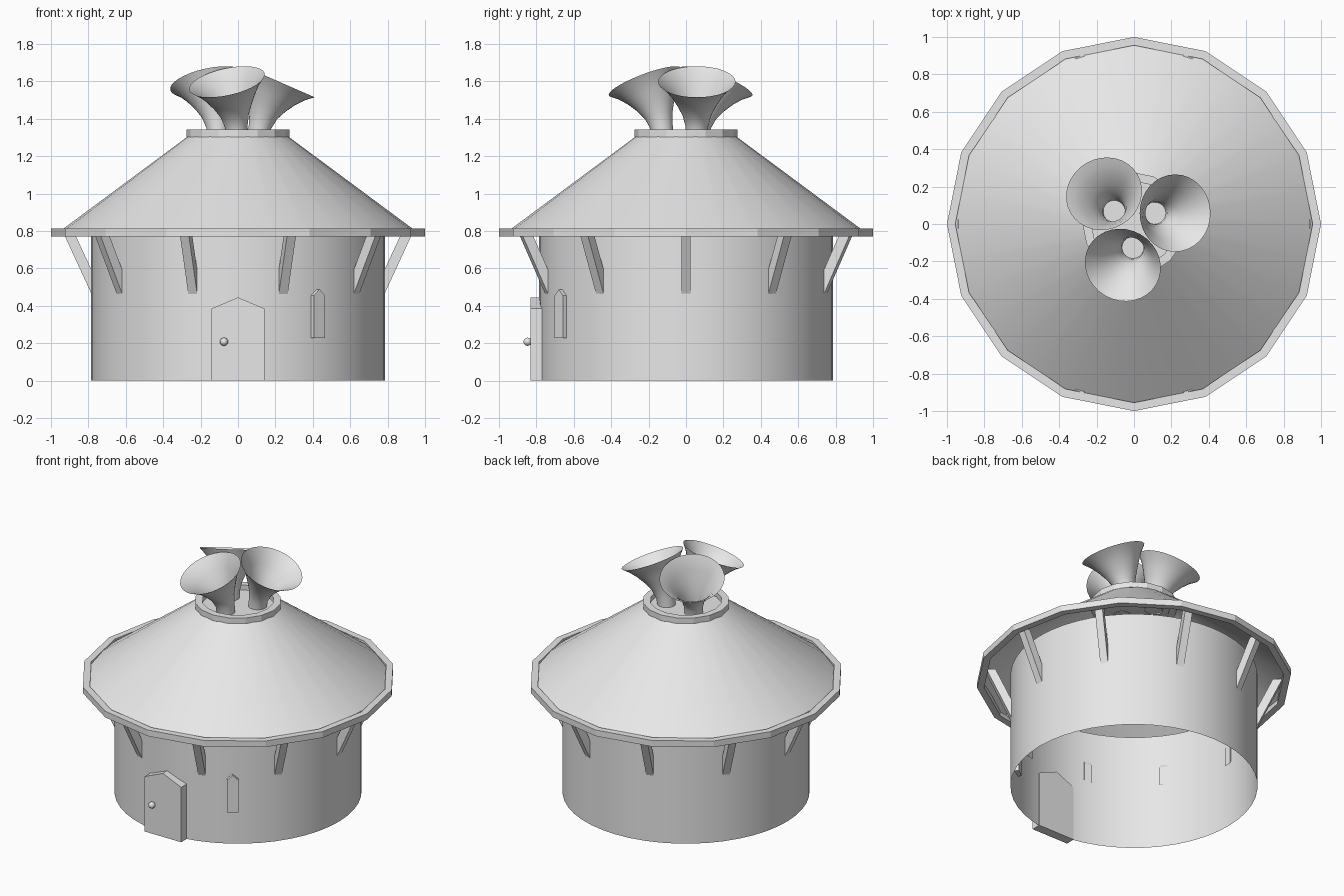
import bpy, bmesh, math
from mathutils import Matrix, Vector

if "Cube" in bpy.data.objects:
    bpy.data.objects.remove(bpy.data.objects["Cube"])

grey = bpy.data.materials.new("plain_grey")
grey.diffuse_color = (0.8, 0.8, 0.8, 1)
grey.use_nodes = True
grey.node_tree.nodes["Principled BSDF"].inputs["Base Color"].default_value = grey.diffuse_color


def finish(name, bm, smooth=False, recalc=True):
    if recalc:
        bmesh.ops.recalc_face_normals(bm, faces=bm.faces)
    me = bpy.data.meshes.new(name)
    bm.to_mesh(me)
    bm.free()
    me.materials.append(grey)
    ob = bpy.data.objects.new(name, me)
    bpy.context.collection.objects.link(ob)
    if smooth:
        bpy.context.view_layer.objects.active = ob
        ob.select_set(True)
        bpy.ops.object.shade_smooth_by_angle(angle=math.radians(35))
        ob.select_set(False)
    return ob


def skin(bm, rings, closed=False):
    """Bridge successive rings of points with quads."""
    rows = [[bm.verts.new(p) for p in ring] for ring in rings]
    n = len(rows[0])
    pairs = list(zip(rows, rows[1:]))
    if closed:
        pairs.append((rows[-1], rows[0]))
    for a, b in pairs:
        for i in range(n):
            j = (i + 1) % n
            bm.faces.new((a[i], a[j], b[j], b[i]))
    return rows


def circle(r, z, n):
    return [(r * math.cos(2 * math.pi * i / n), r * math.sin(2 * math.pi * i / n), z)
            for i in range(n)]


def lathe(name, profile, n, closed=False, smooth=False, cap=False):
    bm = bmesh.new()
    rows = skin(bm, [circle(r, z, n) for r, z in profile], closed)
    if cap:
        bm.faces.new(rows[-1])
    return finish(name, bm, smooth, recalc=closed)


def prism(name, outline, depth, matrix):
    """Extrude an outline in local x/z along local +y, then place it."""
    bm = bmesh.new()
    face = bm.faces.new([bm.verts.new((x, 0, z)) for x, z in outline])
    out = bmesh.ops.extrude_face_region(bm, geom=[face])
    vs = [v for v in out["geom"] if isinstance(v, bmesh.types.BMVert)]
    bmesh.ops.translate(bm, verts=vs, vec=(0, depth, 0))
    bm.transform(matrix)
    return finish(name, bm)


def gable(half, base, eaves, peak):
    return [(-half, base), (half, base), (half, eaves), (0, peak), (-half, eaves)]


# round wall, open at the bottom
lathe("wall", [(0.785, 0), (0.785, 0.81)], 48, smooth=True)

# conical roof with its eaves ring and top collar
lathe("roof", [(0.972, 0.784), (0.265, 1.308)], 32, smooth=True, cap=True)
lathe("eaves_ring", [(1, 0.77), (1, 0.813), (0.955, 0.813), (0.955, 0.77)], 16, closed=True)
lathe("collar", [(0.275, 1.302), (0.275, 1.342), (0.228, 1.342), (0.228, 1.302)], 16, closed=True)

# slanted braces under the eaves
brace = [(0.775, 0.445), (0.942, 0.808), (0.883, 0.808), (0.775, 0.575)]
for k in range(10):
    m = Matrix.Rotation(math.radians(36 * k), 4, 'Z') @ Matrix.Translation((0, -0.025, 0))
    prism(f"brace_{k + 1}", brace, 0.05, m)

# door and its knob
prism("door", gable(0.142, 0, 0.385, 0.445), 0.066, Matrix.Translation((0, -0.832, 0)))
bm = bmesh.new()
bmesh.ops.create_uvsphere(bm, u_segments=12, v_segments=8, radius=0.022,
                          matrix=Matrix.Translation((-0.075, -0.847, 0.208)))
finish("door_knob", bm, True)

# single window to the right of the door
m = Matrix.Translation((0.4355, -0.6805, 0)) @ Matrix.Rotation(math.radians(36), 4, 'Z')
prism("window", gable(0.037, 0.228, 0.455, 0.488), 0.05, m)

# three flared horns: (centre x, centre z, tilt in degrees, radius)
HORN = [(0.110, 1.300, 5, 0.058), (0.118, 1.360, 12, 0.061), (0.135, 1.420, 17, 0.077),
        (0.155, 1.475, 20, 0.106), (0.178, 1.525, 22, 0.138), (0.201, 1.567, 23, 0.172),
        (0.220, 1.598, 23.6, 0.207)]
for k in range(3):
    bm = bmesh.new()
    rings = []
    for x, z, tilt, r in HORN:
        m = Matrix.Translation((x, 0.058, z)) @ Matrix.Rotation(math.radians(tilt), 4, 'Y')
        rings.append([m @ Vector(p) for p in circle(r, 0, 32)])
    skin(bm, rings)
    bm.transform(Matrix.Rotation(math.radians(120 * k), 4, 'Z'))
    finish(f"horn_{k + 1}", bm, True, recalc=False)
